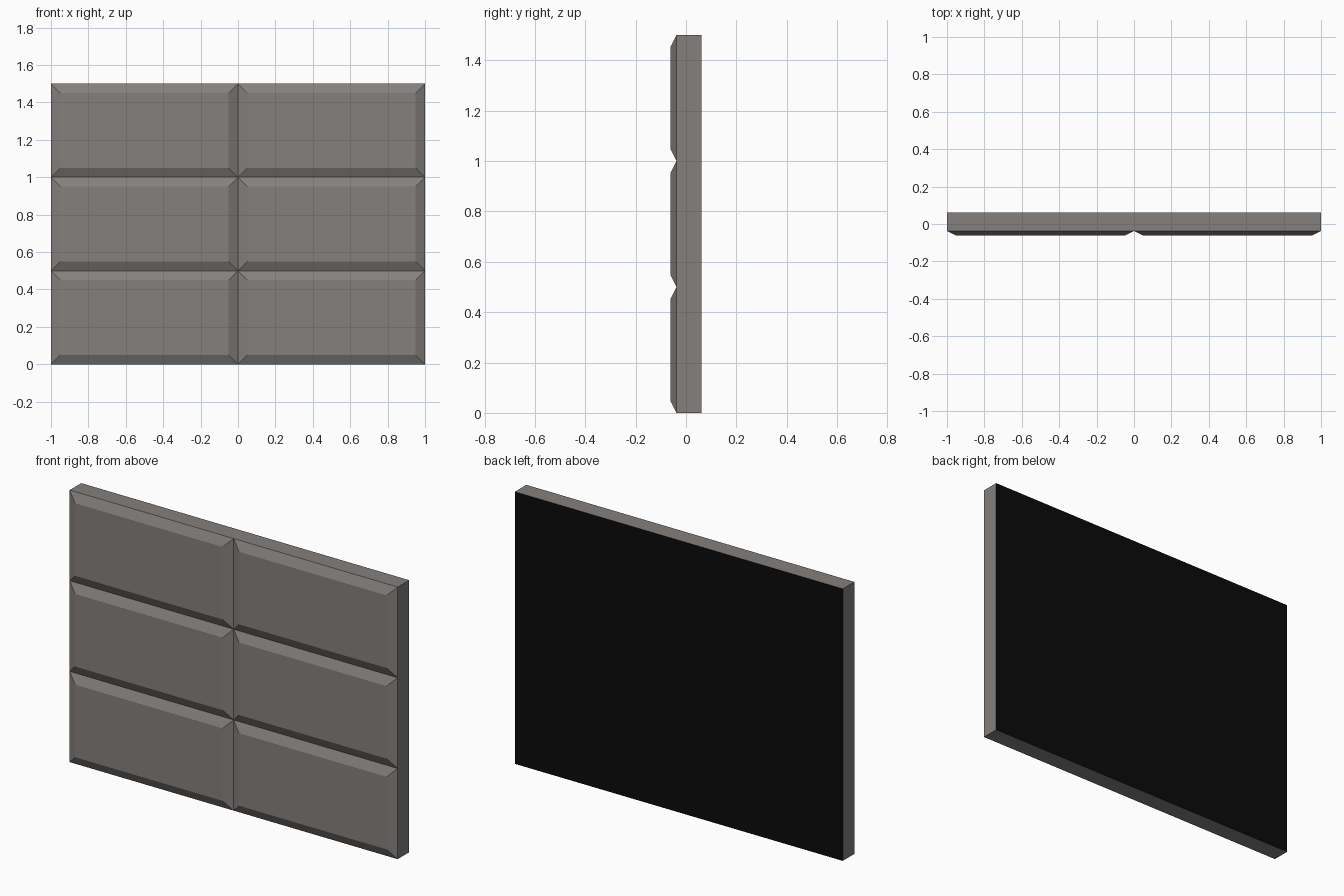
import bpy, bmesh

if "Cube" in bpy.data.objects:
    bpy.data.objects.remove(bpy.data.objects["Cube"])

def material(name, rgb):
    m = bpy.data.materials.new(name)
    m.diffuse_color = (*rgb, 1)
    m.use_nodes = True
    m.node_tree.nodes["Principled BSDF"].inputs["Base Color"].default_value = m.diffuse_color
    return m

grey = material("warm grey stone", (0.23, 0.214, 0.205))
black = material("black backing", (0.003, 0.003, 0.003))

COLS, ROWS, W, H = 2, 3, 1.0, 0.5
BACK, GROOVE, FACE, INSET = 0.0625, -0.0375, -0.0625, 0.05

bm = bmesh.new()

def ring(x0, x1, z0, z1, y):
    return [bm.verts.new(p) for p in ((x0, y, z0), (x1, y, z0), (x1, y, z1), (x0, y, z1))]

def bridge(a, b):
    for i in range(4):
        j = (i + 1) % 4
        bm.faces.new((a[i], a[j], b[j], b[i]))

# raised bevelled tiles, meeting in V grooves
for c in range(COLS):
    for r in range(ROWS):
        x0, z0 = -1 + c * W, r * H
        outer = ring(x0, x0 + W, z0, z0 + H, GROOVE)
        inner = ring(x0 + INSET, x0 + W - INSET, z0 + INSET, z0 + H - INSET, FACE)
        bridge(outer, inner)
        bm.faces.new(inner)

# slab edges and flat back
front = ring(-1, 1, 0, ROWS * H, GROOVE)
back = ring(-1, 1, 0, ROWS * H, BACK)
bridge(back, front)
rear = bm.faces.new(back[::-1])
rear.material_index = 1

bm.normal_update()
me = bpy.data.meshes.new("tiled_wall_panel")
bm.to_mesh(me)
bm.free()
me.materials.append(grey)
me.materials.append(black)
bpy.context.collection.objects.link(bpy.data.objects.new("tiled_wall_panel", me))
